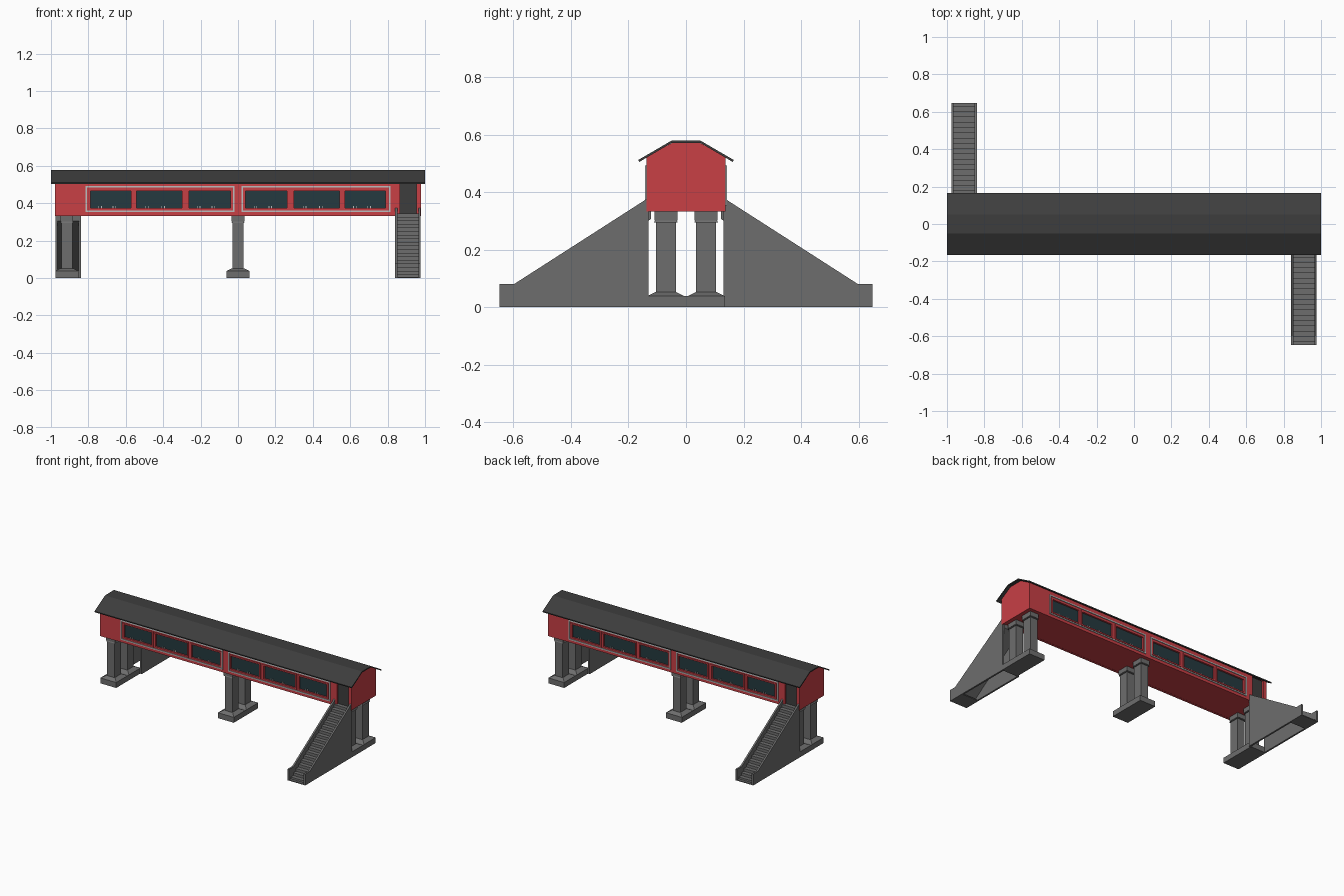
import bpy, bmesh, math

cube = bpy.data.objects.get("Cube")
if cube:
    bpy.data.objects.remove(cube)


def material(name, rgb):
    m = bpy.data.materials.new(name)
    m.use_nodes = True
    m.diffuse_color = (*rgb, 1)
    m.node_tree.nodes["Principled BSDF"].inputs["Base Color"].default_value = (*rgb, 1)
    return m


RED = material("red paint", (0.58, 0.05, 0.06))
CONCRETE = material("grey concrete", (0.155, 0.155, 0.155))
ROOF = material("dark roofing", (0.047, 0.047, 0.047))
GLASS = material("teal glass", (0.018, 0.042, 0.05))
TRIM = material("light trim", (0.5, 0.52, 0.52))


def finish(bm, name, mat, turned=False):
    """Make an object; turned adds a copy rotated half a turn about z."""
    bmesh.ops.recalc_face_normals(bm, faces=bm.faces)
    mesh = bpy.data.meshes.new(name)
    bm.to_mesh(mesh)
    bm.free()
    mesh.materials.append(mat)
    for suffix, angle in (("", 0), ("_opposite", math.pi))[:2 if turned else 1]:
        ob = bpy.data.objects.new(name + suffix, mesh)
        ob.rotation_euler.z = angle
        bpy.context.collection.objects.link(ob)


def add_box(bm, x0, x1, y0, y1, z0, z1, taper=0):
    """Box between limits; taper draws the top in on every side."""
    low = [bm.verts.new((x, y, z0)) for x, y in ((x0, y0), (x1, y0), (x1, y1), (x0, y1))]
    t = taper
    top = [bm.verts.new((x, y, z1)) for x, y in
           ((x0 + t, y0 + t), (x1 - t, y0 + t), (x1 - t, y1 - t), (x0 + t, y1 - t))]
    bm.faces.new(low)
    bm.faces.new(top)
    for i in range(4):
        j = (i + 1) % 4
        bm.faces.new((low[i], low[j], top[j], top[i]))


def add_prism(bm, profile, x0, x1):
    """Extrude a (y, z) outline along x."""
    face = bm.faces.new([bm.verts.new((x0, y, z)) for y, z in profile])
    ext = bmesh.ops.extrude_face_region(bm, geom=[face])
    moved = [v for v in ext["geom"] if isinstance(v, bmesh.types.BMVert)]
    bmesh.ops.translate(bm, verts=moved, vec=(x1 - x0, 0, 0))


def add_frame(bm, x0, x1, z0, z1, width, y0, y1):
    """Rectangular frame lying in the wall plane."""
    add_box(bm, x0, x1, y0, y1, z0, z0 + width)
    add_box(bm, x0, x1, y0, y1, z1 - width, z1)
    add_box(bm, x0, x0 + width, y0, y1, z0 + width, z1 - width)
    add_box(bm, x1 - width, x1, y0, y1, z0 + width, z1 - width)


def house(half, base):
    return [(-half, base), (half, base), (half, 0.522), (0.05, 0.57), (-0.05, 0.57), (-half, 0.522)]


# Bridge core, gable ends and floor
bm = bmesh.new()
add_prism(bm, house(0.122, 0.334), -0.966, 0.966)
finish(bm, "bridge_core", RED)
bm = bmesh.new()
add_prism(bm, house(0.137, 0.333), 0.964, 0.978)
finish(bm, "gable_end", RED, True)

# Roof shell
upper = [(-0.165, 0.512), (-0.05, 0.579), (0.05, 0.579), (0.165, 0.512)]
lower = [(y * 0.99, z - 0.008) for y, z in reversed(upper)]
bm = bmesh.new()
add_prism(bm, upper + lower, -1, 1)
finish(bm, "roof", ROOF)

# Side wall with openings for the panes and door
Z0, Z1 = 0.374, 0.466
WALL, BACK = -0.137, -0.121
panes = [(0.04, 0.264), (0.298, 0.545), (0.572, 0.79)]
panes = [(-b, -a) for a, b in reversed(panes)] + panes
bm = bmesh.new()
add_box(bm, -0.965, 0.866, WALL, BACK, 0.333, Z0)
add_box(bm, -0.965, 0.866, WALL, BACK, Z1, 0.522)
add_box(bm, 0.866, 0.965, WALL, BACK, 0.333, 0.345)
add_box(bm, 0.955, 0.965, WALL, BACK, 0.345, 0.522)
edges = [-0.965] + [x for pane in panes for x in pane] + [0.866]
for x0, x1 in zip(edges[::2], edges[1::2]):
    add_box(bm, x0, x1, WALL, BACK, Z0, Z1)
finish(bm, "side_wall", RED, True)

# Doorway panel at the top of the stairs
bm = bmesh.new()
add_box(bm, 0.866, 0.955, -0.124, -0.12, 0.345, 0.52)
finish(bm, "doorway", ROOF, True)

# Panes, their red frames and small catches
glass, frames, catches = bmesh.new(), bmesh.new(), bmesh.new()
for x0, x1 in panes:
    add_box(glass, x0, x1, -0.128, -0.12, Z0, Z1)
    add_frame(frames, x0 - 0.009, x1 + 0.009, Z0 - 0.009, Z1 + 0.009, 0.01, -0.141, -0.13)
    for part in (0.2, 0.55):
        x = x0 + part * (x1 - x0)
        for dx in (0, 0.014):
            add_box(catches, x + dx, x + dx + 0.004, -0.133, -0.127, Z0, Z0 + 0.012)
finish(glass, "window_glass", GLASS, True)
finish(frames, "window_frames", RED, True)
finish(catches, "window_catches", TRIM, True)

# Light trim around each group of windows
bm = bmesh.new()
for x0, x1 in ((-0.815, -0.02), (0.02, 0.815)):
    add_frame(bm, x0, x1, 0.353, 0.492, 0.008, -0.142, -0.135)
finish(bm, "window_trim", TRIM, True)

# Piers: a shared footing with two columns each
for name, cx in (("left", 0.915), ("middle", 0), ("right", -0.915)):
    bm = bmesh.new()
    add_box(bm, cx - 0.062, cx + 0.062, -0.135, 0.135, 0, 0.038)
    for cy in (-0.07, 0.07):
        add_box(bm, cx - 0.062, cx + 0.062, cy - 0.065, cy + 0.065, 0.038, 0.052, 0.028)
        add_box(bm, cx - 0.029, cx + 0.029, cy - 0.035, cy + 0.035, 0.04, 0.3)
        add_box(bm, cx - 0.031, cx + 0.031, cy - 0.037, cy + 0.037, 0.302, 0.295, -0.004)
        add_box(bm, cx - 0.034, cx + 0.034, cy - 0.04, cy + 0.04, 0.302, 0.335)
    finish(bm, name + "_pier", CONCRETE)

# Stair side walls
side = [(-0.648, 0), (-0.648, 0.08), (-0.598, 0.08), (-0.135, 0.377), (-0.13, 0.377), (-0.13, 0)]
bm = bmesh.new()
for x0 in (0.84, 0.965):
    add_prism(bm, side, x0, x0 + 0.012)
finish(bm, "stair_walls", CONCRETE, True)

# Stair flight with a sloping underside
COUNT = 18
START, END, TOP = -0.63, -0.122, 0.346
run, rise = (END - START) / COUNT, TOP / COUNT
outline = []
for i in range(COUNT):
    y = START + i * run
    outline += [(y, i * rise), (y, (i + 1) * rise)]
outline += [(END, TOP), (END, TOP - 0.04), (START + 0.06, 0)]
bm = bmesh.new()
add_prism(bm, outline, 0.851, 0.966)
finish(bm, "stair_steps", CONCRETE, True)

# Landing slab at the foot of the stairs
bm = bmesh.new()
add_box(bm, 0.851, 0.966, -0.648, -0.53, 0, 0.006)
finish(bm, "stair_landing", CONCRETE, True)
